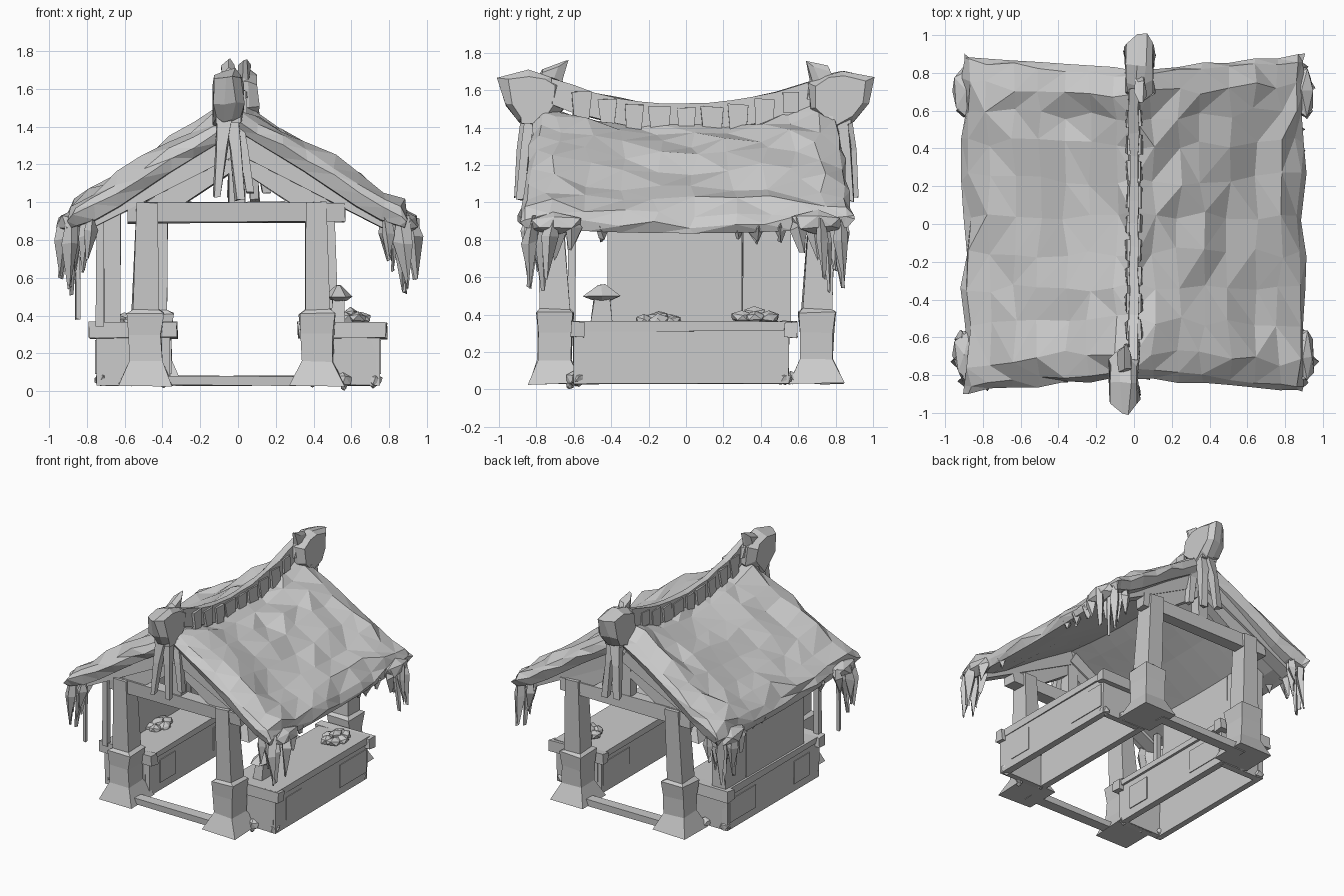
import bpy, bmesh, random
from math import pi, sin, cos
from mathutils import Vector, Matrix

random.seed(4)
if "Cube" in bpy.data.objects:
    bpy.data.objects.remove(bpy.data.objects["Cube"], do_unlink=True)

grey = bpy.data.materials.new("plain grey")
grey.use_nodes = True
grey.diffuse_color = (0.6, 0.6, 0.6, 1)
grey.node_tree.nodes["Principled BSDF"].inputs["Base Color"].default_value = grey.diffuse_color


def finish(name, bm, rough=0.0):
    for v in bm.verts:
        v.co += Vector([random.uniform(-rough, rough) for _ in range(3)])
    bmesh.ops.recalc_face_normals(bm, faces=bm.faces)
    mesh = bpy.data.meshes.new(name)
    bm.to_mesh(mesh)
    bm.free()
    mesh.materials.append(grey)
    ob = bpy.data.objects.new(name, mesh)
    bpy.context.collection.objects.link(ob)
    return ob


def loft(name, rings, rough=0.0):
    """Closed solid through rings that all have the same number of points."""
    bm = bmesh.new()
    loops = [[bm.verts.new(p) for p in ring] for ring in rings]
    for a, b in zip(loops, loops[1:]):
        for i in range(len(a)):
            j = (i + 1) % len(a)
            bm.faces.new((a[i], a[j], b[j], b[i]))
    bm.faces.new(loops[0])
    bm.faces.new(loops[-1])
    return finish(name, bm, rough)


def rect(x, y, z, hx, hy):
    return [(x - hx, y - hy, z), (x + hx, y - hy, z), (x + hx, y + hy, z), (x - hx, y + hy, z)]


def box(name, x0, x1, y0, y1, z0, z1, rough=0.004):
    x, y, hx, hy = (x0 + x1) / 2, (y0 + y1) / 2, abs(x1 - x0) / 2, abs(y1 - y0) / 2
    return loft(name, [rect(x, y, z0, hx, hy), rect(x, y, z1, hx, hy)], rough)


def beam(name, a, b, width, depth):
    """Beam lying in an xz plane from a to b; depth runs along y."""
    a, b = Vector(a), Vector(b)
    side = (b - a).cross(Vector((0, 1, 0))).normalized() * width / 2
    dy = Vector((0, depth / 2, 0))
    ring = [side + dy, side - dy, -side - dy, -side + dy]
    return loft(name, [[p + r for r in ring] for p in (a, b)], 0.005)


def spike(name, x, y, top, tip, r, lean=(0, 0)):
    rings = []
    for t, s in ((0, 0.6), (0.35, 1), (1, 0.08)):
        cx, cy, z = x + lean[0] * t, y + lean[1] * t, top + (tip - top) * t
        rings.append([(cx + r * s * cos(k * pi / 2), cy + r * s * sin(k * pi / 2), z) for k in range(4)])
    return loft(name, rings, 0.014)


def stone(name, x, y, z, sx, sy, sz):
    bm = bmesh.new()
    bmesh.ops.create_icosphere(bm, subdivisions=1, radius=1)
    bmesh.ops.transform(bm, verts=bm.verts, matrix=Matrix.Translation((x, y, z)) @ Matrix.Diagonal((sx, sy, sz, 1)))
    return finish(name, bm, min(sx, sy, sz) * 0.2)


# Thatched roof: sagging, lumpy top with rolled gable ends over a flat underside
half = [(0, 1.48, 1.35), (0.1, 1.45, 1.29), (0.24, 1.37, 1.21), (0.36, 1.3, 1.14), (0.5, 1.21, 1.05),
        (0.64, 1.12, 0.96), (0.77, 1.05, 0.89), (0.87, 0.98, 0.86), (0.9, 0.91, 0.85)]
profile = [(-x, a, b) for x, a, b in half[:0:-1]] + half
rings = []
for t in (-1, -0.96, -0.83, -0.62, -0.4, -0.18, 0.05, 0.28, 0.5, 0.68, 0.84, 0.97, 1):
    top, under = [], []
    for x, a, b in profile:
        y = t * (0.81 + 0.08 * abs(x) / 0.9)
        lift = (0.14 * t * t - 0.07) * (1 - 0.5 * abs(x))
        roll = {True: 0.0, abs(t) > 0.9: 0.45, abs(t) == 1: 0.85}[True] * (a - b + 0.02)
        # the roll fades out towards the eave corners
        roll *= 1 - 0.35 * abs(x)
        rough = 0.028 if abs(t) < 0.9 else 0.014
        top.append((x + random.uniform(-rough, rough) * 0.7, y + random.uniform(-rough, rough),
                    a + lift - roll + random.uniform(-rough, rough)))
        under.append((x * 0.98, y * 0.97, b + lift * 0.4))
    rings.append(top + under[::-1])
roof = loft("thatched_roof", rings)
bm = bmesh.new()
bm.from_mesh(roof.data)
bmesh.ops.triangulate(bm, faces=bm.faces)
bm.to_mesh(roof.data)
bm.free()

# A few ragged eave tufts and hanging corner bundles
for s in (-1, 1):
    for y in (-0.45, 0.28, 0.38, 0.5):
        spike("eave_tuft", s * 0.86, y, 0.9, random.uniform(0.78, 0.83), 0.04)
    for f in (-1, 1):
        for dx, dy, tip, r in ((0.8, 0.78, 0.64, 0.04), (0.87, 0.82, 0.55, 0.045), (0.92, 0.72, 0.6, 0.045),
                               (0.84, 0.68, 0.7, 0.04), (0.9, 0.6, 0.74, 0.04), (0.78, 0.83, 0.7, 0.035),
                               (0.86, 0.75, 0.52, 0.035)):
            spike("hanging_thatch", s * dx, f * dy, 0.92, tip, r, (s * 0.02, f * 0.02))
        stone("thatch_corner", s * 0.89, f * 0.7, 0.89, 0.07, 0.15, 0.06)
box("hanging_cord", -0.86, -0.835, -0.72, -0.69, 0.38, 0.9)

# Curved ridge board and its row of uneven tabs
ridge_z = lambda y: 1.525 + 0.27 * y * y
rings = []
for i in range(13):
    y = -0.72 + i * 0.12
    z = ridge_z(y)
    rings.append([(-0.03, y, z - 0.14), (0.03, y, z - 0.14), (0.025, y, z), (-0.025, y, z)])
loft("ridge_board", rings, 0.006)
for i in range(9):
    y = -0.56 + i * 0.14
    z, w = ridge_z(y), random.uniform(0.045, 0.062)
    loft("ridge_tab", [rect(0, y, z - random.uniform(0.13, 0.18), 0.045, w * 0.8),
                       rect(0, y, z - 0.02, 0.035, w)], 0.006)

# Carved ridge ends, with horns and trailing straps
head = [(1.0, 1.67), (0.84, 1.7), (0.73, 1.68), (0.66, 1.64), (0.66, 1.5), (0.78, 1.38), (0.9, 1.43), (0.97, 1.52)]
horn = [(0.8, 1.64), (0.76, 1.72), (0.64, 1.76), (0.67, 1.66), (0.64, 1.56)]
for f, cx in ((-1, -0.05), (1, 0.03)):
    for name, shape, w in (("ridge_end", head, 0.075), ("ridge_horn", horn, 0.03)):
        inner = [(0.83 + (y - 0.83) * 0.75, 1.56 + (z - 1.56) * 0.8) for y, z in shape]
        loft(name, [[(cx + k * w, f * y, z) for y, z in pts]
                    for k, pts in ((-1, inner), (-0.3, shape), (0.4, shape), (1, inner))], 0.012)
    box("ridge_binding", cx - 0.065, cx + 0.065, f * 0.74, f * 0.88, 1.42, 1.47)
    for dx, y, tip in ((-0.05, 0.9, 1.03), (0.05, 0.88, 1.01), (0.1, 0.8, 1.05)):
        loft("trailing_strap", [rect(cx + dx * 1.2, f * y, tip, 0.022, 0.022),
                                rect(cx + dx * 0.8, f * (y - 0.02), 1.28, 0.03, 0.025),
                                rect(cx + dx * 0.3, f * (y - 0.05), 1.46, 0.04, 0.03)], 0.008)

# Corner posts on flared feet with wrapped collars
for f in (-1, 1):
    for x in (-0.49, 0.42) if f < 0 else (-0.44, 0.46):
        s, y = (1 if x > 0 else -1), f * 0.7
        loft("corner_post", [rect(x, y, 0.03, 0.145, 0.145), rect(x, y, 0.16, 0.085, 0.09),
                             rect(x, y, 0.3, 0.085, 0.09), rect(x, y, 0.41, 0.095, 0.1),
                             rect(x, y, 0.43, 0.068, 0.08), rect(x - s * 0.01, y + f * 0.03, 1.0, 0.055, 0.065)], 0.006)
    # Gable truss and floor sill
    y = f * 0.73
    box("tie_beam", -0.58, 0.56, y - 0.05, y + 0.05, 0.89, 1.0, 0.01)
    box("floor_sill", -0.4, 0.38, y - 0.04, y + 0.04, 0.03, 0.08)
    box("king_post", -0.05, 0.04, y - 0.04, y + 0.04, 0.98, 1.36)
    for s in (-1, 1):
        beam("rafter", (0, y, 1.31), (s * 0.84, y, 0.88), 0.1, 0.1)
        beam("truss_brace", (0, y, 1.25), (s * 0.48, y, 0.93), 0.12, 0.07)

# Hollow counters, each with shallow panels on both long faces
for s in (-1, 1):
    box("counter_top", s * 0.345, s * 0.76, -0.6, 0.56, 0.31, 0.36, 0.006)
    for x0, x1, out in ((0.7, 0.75, 0.753), (0.36, 0.41, 0.357)):
        box("counter_side", s * x0, s * x1, -0.6, 0.55, 0.03, 0.33, 0.003)
        for y0, y1 in ((-0.47, -0.28), (0.2, 0.53)):
            box("counter_panel", s * (out - 0.004), s * (out + 0.004), y0, y1, 0.09, 0.27, 0)
    for y in (-0.6, 0.5):
        box("counter_end", s * 0.39, s * 0.73, y, y + 0.05, 0.03, 0.33)
    for y in (-0.62, 0.52):
        box("counter_end_cap", s * 0.32, s * 0.785, y, y + 0.07, 0.28, 0.362, 0.008)
    for x, y in ((0.72, -0.57), (0.72, 0.53), (0.56, -0.6), (0.56, 0.56), (0.4, -0.58)):
        stone("foot_stone", s * x, y, 0.06, 0.045, 0.04, 0.04)

# Boarded wall behind one counter, made of two boards
box("side_wall", -0.745, -0.625, -0.42, 0.3, 0.34, 0.95, 0.003)
box("side_wall_strip", -0.74, -0.62, 0.303, 0.56, 0.34, 0.95, 0.003)
box("wall_pole", -0.75, -0.71, -0.63, -0.59, 0.34, 0.9)

# Goods on the counters: small lantern and heaped produce
loft("lantern_stand", [rect(0.53, -0.45, 0.35, 0.04, 0.06), rect(0.53, -0.45, 0.5, 0.03, 0.04)], 0.004)
loft("lantern_roof", [[(0.53 + r * 0.65 * cos(k * pi / 3), -0.45 + r * sin(k * pi / 3), z) for k in range(6)]
                      for z, r in ((0.48, 0.06), (0.5, 0.115), (0.56, 0.02))], 0.004)
for s, cy, lift in ((1, 0.37, 0.02), (-1, -0.15, 0)):
    for i in range(7):
        a = i * pi / 3
        d = 0 if i == 6 else 1
        stone("produce", s * 0.6 + 0.06 * d * cos(a), cy + 0.08 * d * sin(a), 0.365 + lift + 0.02 * (1 - d), 0.05, 0.06, 0.035)
stone("loose_pebble", 0.56, -0.62, 0.02, 0.02, 0.02, 0.02)
